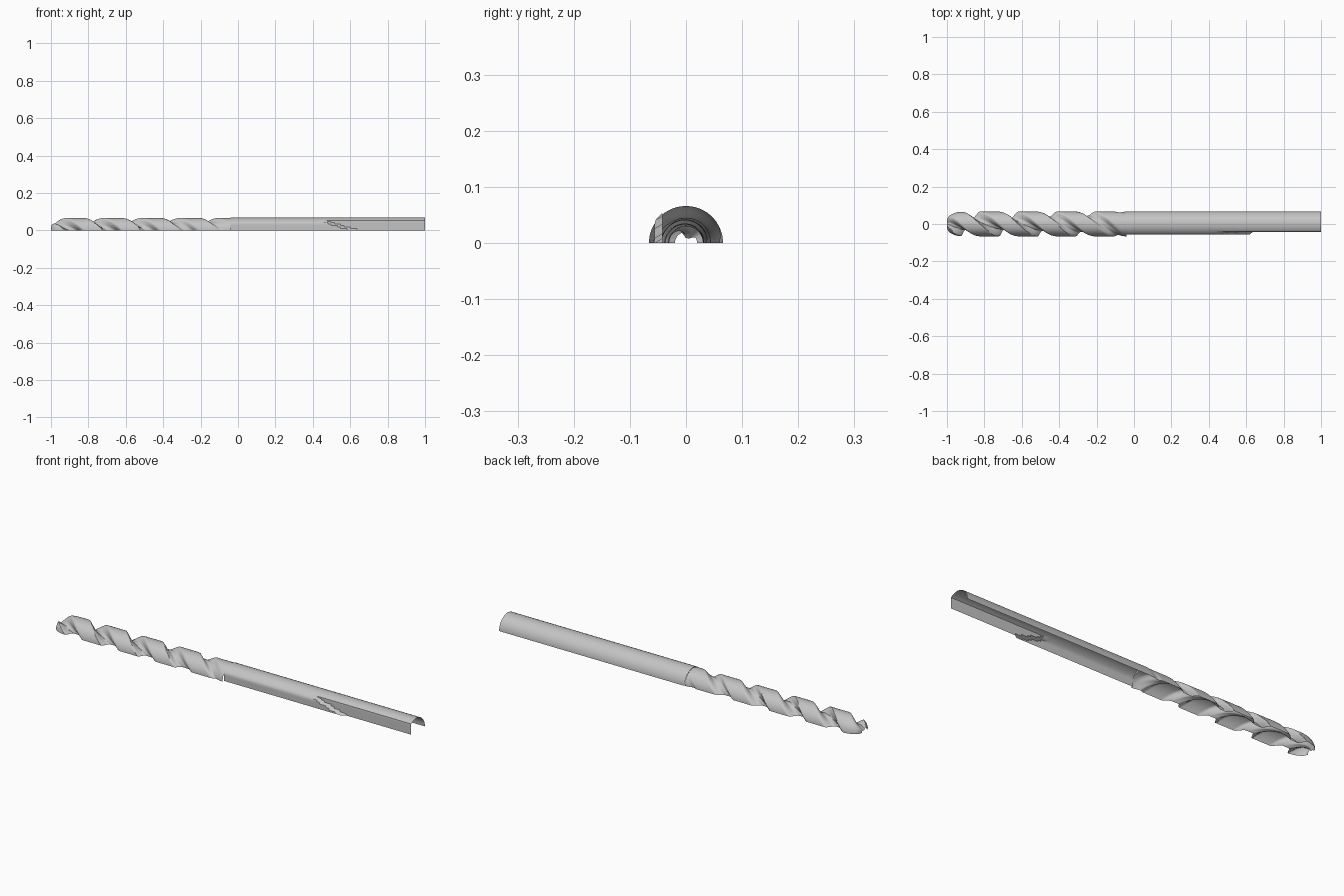
import bpy, bmesh
from math import sin, cos, pi

cube = bpy.data.objects.get("Cube")
if cube:
    bpy.data.objects.remove(cube, do_unlink=True)

RADIUS = 0.068
HALF_PITCH = 0.205      # distance between neighbouring lands
LAND_START = -0.77      # a land crosses the +y side here

steel = bpy.data.materials.new("steel grey")
steel.use_nodes = True
steel.diffuse_color = (0.55, 0.55, 0.55, 1)
steel.node_tree.nodes["Principled BSDF"].inputs["Base Color"].default_value = (0.55, 0.55, 0.55, 1)


def smooth(a, b, t):
    t = min(1, max(0, (t - a) / (b - a)))
    return t * t * (3 - 2 * t)


def shell(name, x0, x1, steps, sides, section, angle):
    """Open half shell along x, with its cross-section given by section(x, theta)."""
    bm = bmesh.new()
    rows = []
    for i in range(steps + 1):
        x = x0 + (x1 - x0) * i / steps
        rows.append([bm.verts.new((x, *section(x, pi * j / sides))) for j in range(sides + 1)])
    for a, b in zip(rows, rows[1:]):
        for j in range(sides):
            bm.faces.new((a[j], a[j + 1], b[j + 1], b[j]))
    bmesh.ops.recalc_face_normals(bm, faces=bm.faces)
    top = max(bm.faces, key=lambda f: f.calc_center_median().z)
    if top.normal.z < 0:
        bmesh.ops.reverse_faces(bm, faces=bm.faces)
    mesh = bpy.data.meshes.new(name)
    bm.to_mesh(mesh)
    bm.free()
    mesh.materials.append(steel)
    obj = bpy.data.objects.new(name, mesh)
    bpy.context.collection.objects.link(obj)
    bpy.ops.object.select_all(action='DESELECT')
    obj.select_set(True)
    bpy.context.view_layer.objects.active = obj
    bpy.ops.object.shade_smooth_by_angle(angle=angle)
    return obj


# Twisted cutting end: lands and flutes wind round, shallower toward the shank
def fluted(x, theta):
    u = (theta - pi * (x - LAND_START) / HALF_PITCH) / pi % 1
    flute = smooth(0.26, 0.46, u) * (1 - smooth(0.64, 0.76, u))
    depth = 0.036 - 0.014 * smooth(-0.75, -0.2, x)
    depth *= 1 - smooth(-0.15, -0.04, x)
    r = RADIUS - 0.002 - depth * flute
    nose = (x + 1) / 0.09
    if nose < 1:                        # rounded point
        r *= 0.3 + 0.7 * max(0, 1 - (1 - nose) ** 2) ** 0.5
    return r * cos(theta), r * sin(theta)


# Plain shank with a flat ground along the front side
def shank(x, theta):
    y, z = RADIUS * cos(theta), RADIUS * sin(theta)
    edge = 0.055 * (1 - (x - 0.44) / 0.18)   # slanting start of the flat
    limit = 0.042 if x > 0.44 and z >= edge else 0.056
    return max(y, -limit), z


shell("fluted_body", -1.0, -0.04, 160, 36, fluted, 0.6)
shell("shank", -0.04, 1.0, 60, 24, shank, 0.5)
